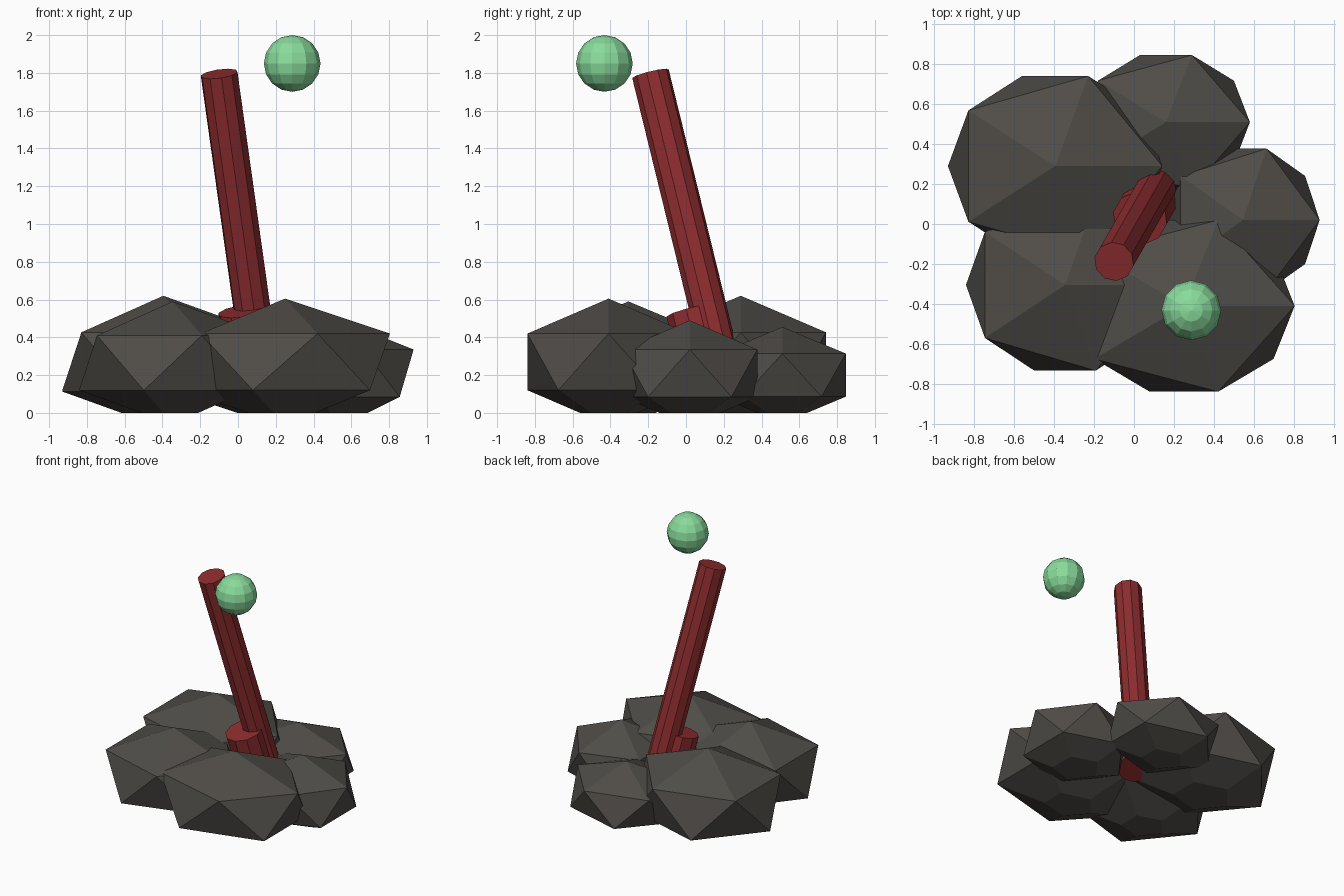
import bpy, bmesh
from mathutils import Vector, Matrix

if "Cube" in bpy.data.objects:
    bpy.data.objects.remove(bpy.data.objects["Cube"])


def material(name, rgb):
    m = bpy.data.materials.new(name)
    m.diffuse_color = (*rgb, 1)
    m.use_nodes = True
    m.node_tree.nodes["Principled BSDF"].inputs["Base Color"].default_value = m.diffuse_color
    return m


STONE = material("dark_stone", (0.08, 0.074, 0.065))
RED = material("deep_red", (0.27, 0.026, 0.028))
GREEN = material("pale_green", (0.25, 0.71, 0.33))


def finish(name, bm, mat):
    bmesh.ops.recalc_face_normals(bm, faces=bm.faces)
    me = bpy.data.meshes.new(name)
    bm.to_mesh(me)
    bm.free()
    me.materials.append(mat)
    ob = bpy.data.objects.new(name, me)
    bpy.context.collection.objects.link(ob)


def rock(name, center, size):
    """Squashed icosahedron, sliced flat where it meets the ground."""
    bm = bmesh.new()
    bmesh.ops.create_icosphere(bm, subdivisions=1, radius=1)
    bmesh.ops.transform(bm, verts=bm.verts,
                        matrix=Matrix.Translation(center) @ Matrix.Diagonal((*size, 1)))
    cut = bmesh.ops.bisect_plane(bm, geom=bm.verts[:] + bm.edges[:] + bm.faces[:],
                                 plane_co=(0, 0, 0), plane_no=(0, 0, -1), clear_outer=True)
    rim = [e for e in cut["geom_cut"] if isinstance(e, bmesh.types.BMEdge)]
    bmesh.ops.contextual_create(bm, geom=rim)
    finish(name, bm, STONE)


def leaning_post(name, top, bottom_z, radius):
    """Ten-sided post whose axis follows the shared lean."""
    lean = Vector((-0.14, -0.245, 1))
    top = Vector(top)
    bottom = top - lean * (top.z - bottom_z)
    rot = lean.to_track_quat('Z', 'Y').to_matrix().to_4x4()
    bm = bmesh.new()
    bmesh.ops.create_cone(bm, cap_ends=True, segments=10, radius1=radius, radius2=radius,
                          depth=(top - bottom).length,
                          matrix=Matrix.Translation((top + bottom) / 2) @ rot)
    finish(name, bm, RED)


# Ring of base rocks
rock("rock_back_left", (-0.395, 0.29, 0.27), (0.60, 0.53, 0.35))
rock("rock_front_right", (0.25, -0.41, 0.27), (0.62, 0.505, 0.335))
rock("rock_front_left", (-0.345, -0.305, 0.265), (0.555, 0.505, 0.325))
rock("rock_right", (0.545, 0.02, 0.21), (0.43, 0.42, 0.28))
rock("rock_back_right", (0.16, 0.51, 0.20), (0.47, 0.395, 0.255))

# Socket and tall lever leaning out of the rocks
leaning_post("socket", (0.03, 0.03, 0.54), 0.12, 0.138)
leaning_post("lever", (-0.10, -0.188, 1.795), 0.27, 0.10)

# Floating ball
bm = bmesh.new()
bmesh.ops.create_uvsphere(bm, u_segments=12, v_segments=8, radius=0.15,
                          matrix=Matrix.Translation((0.287, -0.432, 1.85)))
finish("floating_ball", bm, GREEN)
